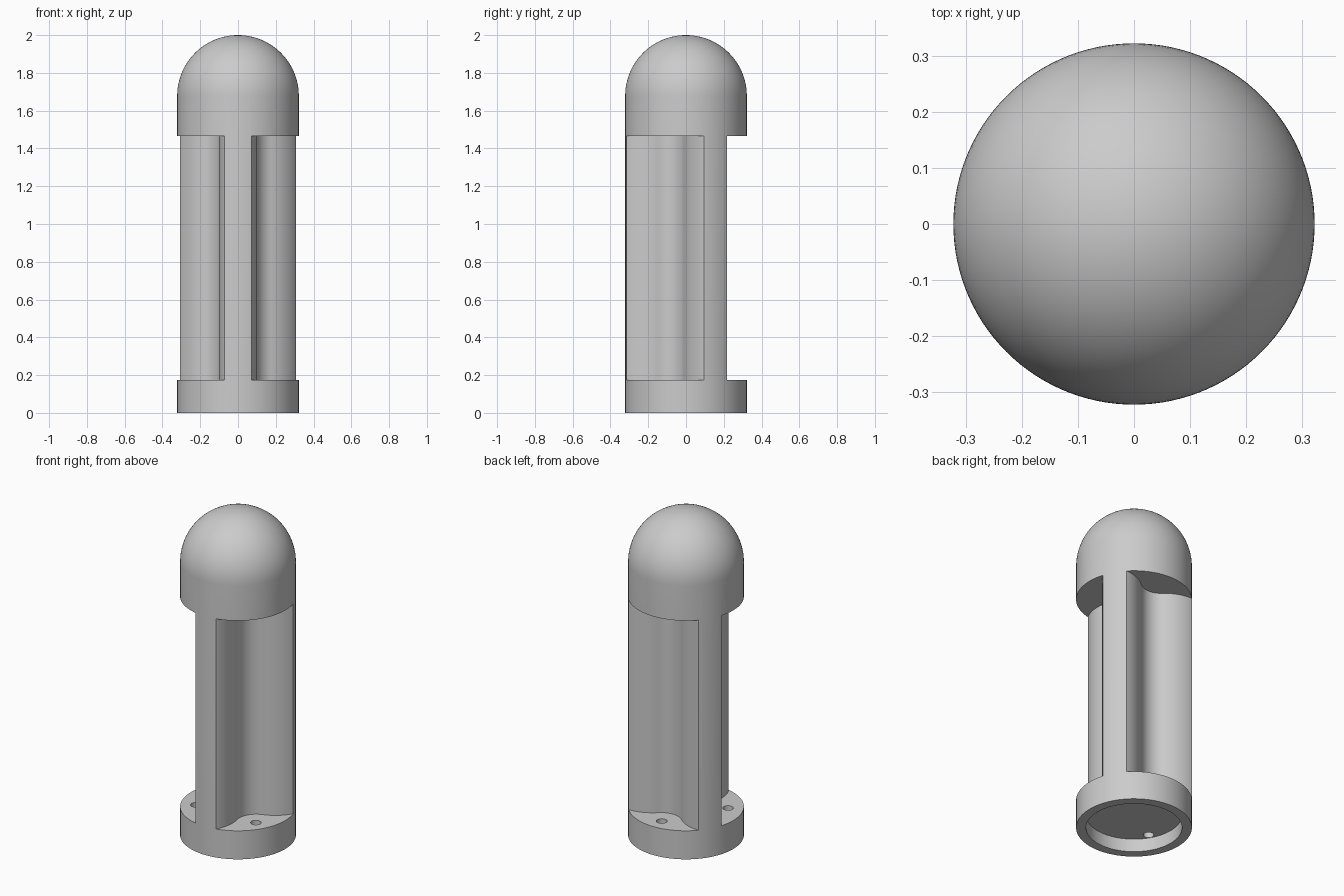
import bpy, bmesh
from math import sin, cos, pi, radians, atan2, hypot, sqrt

if "Cube" in bpy.data.objects:
    bpy.data.objects.remove(bpy.data.objects["Cube"], do_unlink=True)

RADIUS, HEIGHT = 0.322, 2.0
GROOVE_LOW, GROOVE_HIGH = 0.175, 1.465
RECESS_RADIUS, RECESS_DEPTH = 0.267, 0.08
HOLE_RADIUS, HOLE_OFFSET = 0.03, 0.235
RIDGE_HALF_ANGLE = radians(12.6)

grey = bpy.data.materials.new("plain_grey")
grey.use_nodes = True
grey.diffuse_color = (0.6, 0.6, 0.6, 1)
grey.node_tree.nodes["Principled BSDF"].inputs["Base Color"].default_value = grey.diffuse_color


def make_object(name, bm):
    bmesh.ops.recalc_face_normals(bm, faces=bm.faces)
    mesh = bpy.data.meshes.new(name)
    bm.to_mesh(mesh)
    bm.free()
    mesh.materials.append(grey)
    obj = bpy.data.objects.new(name, mesh)
    bpy.context.collection.objects.link(obj)
    return obj


def lathe(name, profile, steps):
    bm = bmesh.new()
    verts = [bm.verts.new((r, 0, z)) for r, z in profile]
    edges = [bm.edges.new(pair) for pair in zip(verts, verts[1:])]
    bmesh.ops.spin(bm, geom=verts + edges, cent=(0, 0, 0), axis=(0, 0, 1),
                   angle=2 * pi, steps=steps, use_duplicate=False)
    bmesh.ops.remove_doubles(bm, verts=bm.verts, dist=0.0001)
    return make_object(name, bm)


def prism(name, outline, low, high):
    bm = bmesh.new()
    face = bm.faces.new([bm.verts.new((x, y, low)) for x, y in outline])
    ext = bmesh.ops.extrude_face_region(bm, geom=[face])["geom"]
    tops = [v for v in ext if isinstance(v, bmesh.types.BMVert)]
    bmesh.ops.translate(bm, verts=tops, vec=(0, 0, high - low))
    return make_object(name, bm)


def arc(cx, cy, radius, start, end, count):
    return [(cx + radius * cos(start + (end - start) * i / count),
             cy + radius * sin(start + (end - start) * i / count))
            for i in range(count + 1)]


def groove_outline():
    """Scallop around a bolt hole, blended into rounded ridge flanks."""
    half = radians(60) - RIDGE_HALF_ANGLE
    cu, cv = RADIUS * cos(half), RADIUS * sin(half)
    trough_u, trough_r = 0.24, 0.115
    # Flank arc: level at the ridge corner and tangent to the trough arc
    gap = trough_u - cu
    flank_r = (gap ** 2 + cv ** 2 - trough_r ** 2) / (2 * (trough_r - gap))
    fu = cu - flank_r
    tangent = atan2(cv, fu - trough_u)
    trough = arc(trough_u, 0, trough_r, pi, tangent, 14)
    flank = arc(fu, cv, flank_r, tangent - pi, 0, 16)
    side = trough + flank[1:] + [(cu * 1.6, cv * 1.6)]
    return [(u, -v) for u, v in reversed(side[1:])] + side


# Domed pillar with a recessed underside
dome_z = HEIGHT - RADIUS
dome = arc(0, dome_z, RADIUS, 0, pi / 2, 24)
dome[-1] = (0, HEIGHT)
pillar = lathe("domed_pillar", [(0, RECESS_DEPTH), (RECESS_RADIUS, RECESS_DEPTH),
                                (RECESS_RADIUS, 0), (RADIUS, 0)] + dome, 120)

# Three grooves, each with a bolt hole through the base
cutters = []
for k in range(3):
    turn = radians(-30 + 120 * k)
    groove = prism("groove_cutter", groove_outline(), GROOVE_LOW, GROOVE_HIGH)
    hole = prism("bolt_hole_cutter", arc(HOLE_OFFSET, 0, HOLE_RADIUS, 0, 2 * pi, 24)[:-1],
                 RECESS_DEPTH - 0.04, GROOVE_LOW + 0.05)
    for cutter in (groove, hole):
        cutter.rotation_euler.z = turn
        cutter.hide_render = True
        cutters.append(cutter)

bpy.context.view_layer.update()
bpy.ops.object.select_all(action="DESELECT")
bpy.context.view_layer.objects.active = pillar
pillar.select_set(True)
for cutter in cutters:
    mod = pillar.modifiers.new("cut", "BOOLEAN")
    mod.operation = "DIFFERENCE"
    mod.solver = "EXACT"
    mod.object = cutter
    bpy.ops.object.modifier_apply(modifier=mod.name)
for cutter in cutters:
    bpy.data.objects.remove(cutter, do_unlink=True)

bpy.ops.object.shade_smooth_by_angle(angle=radians(30))
